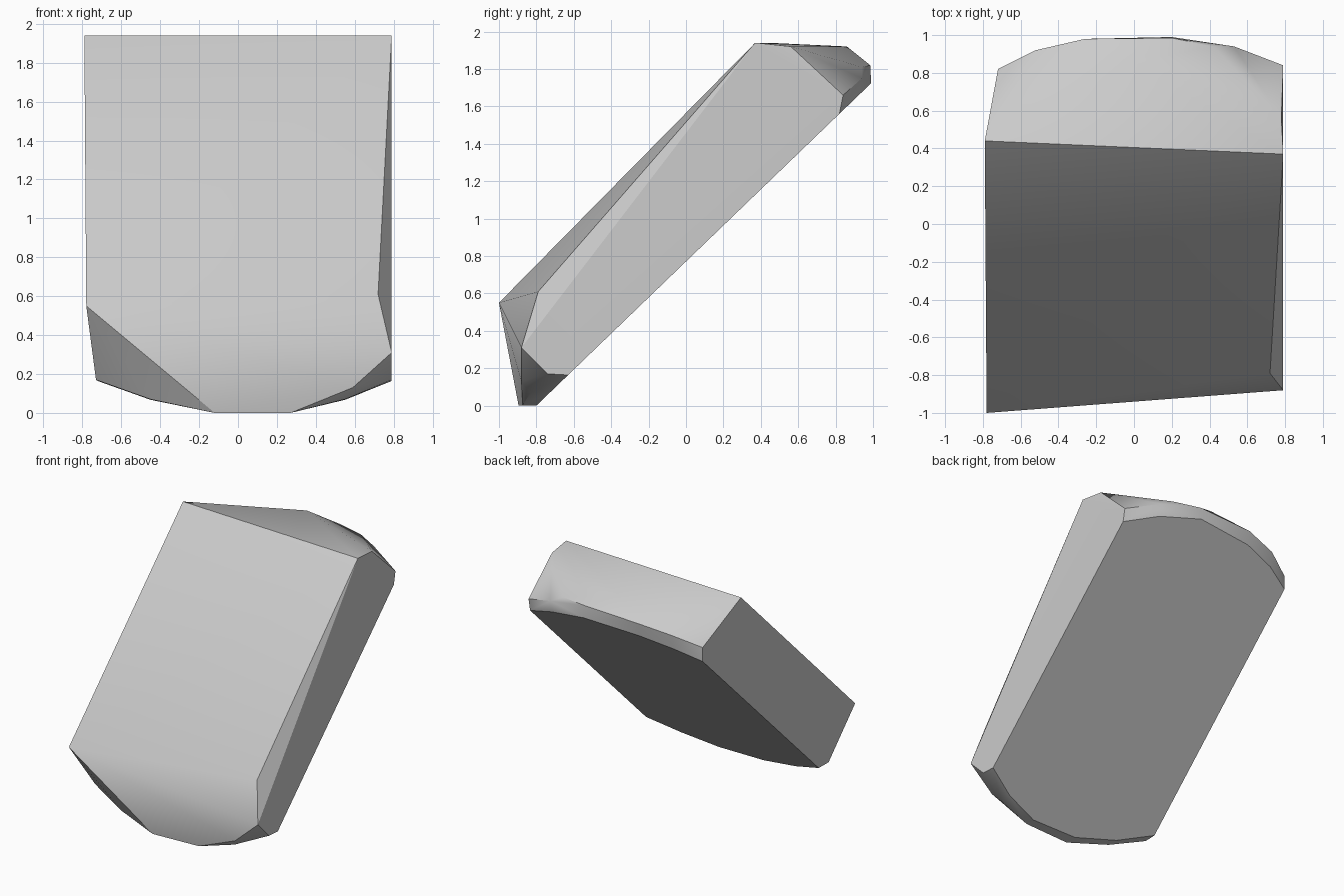
import bpy, bmesh, math

cube = bpy.data.objects.get("Cube")
if cube:
    bpy.data.objects.remove(cube, do_unlink=True)

stone = bpy.data.materials.new("light_grey")
stone.use_nodes = True
grey = (0.6, 0.6, 0.6, 1)
stone.diffuse_color = grey
stone.node_tree.nodes["Principled BSDF"].inputs["Base Color"].default_value = grey


def under(x, y):
    """Point on the sloping flat underside."""
    return (x, y, 0.963 * (y + 0.8))


# Underside outline, rounded at both ends
underside = [under(x, y) for x, y in (
    (-0.72, -0.63), (-0.45, -0.73), (-0.12, -0.8), (0.27, -0.8),
    (0.55, -0.73), (0.79, -0.63), (0.79, 0.82), (0.53, 0.92),
    (0.2, 0.99), (-0.26, 0.96), (-0.52, 0.9), (-0.72, 0.82))]

# Corners of the broad sloping face, with the clipped lower corner
broad_face = [(-0.79, 0.44, 1.94), (0.79, 0.37, 1.94),
              (0.72, -0.79, 0.61), (0.79, -0.88, 0.31), (-0.78, -1.0, 0.55)]

# Lower rim
lower_rim = [(-0.73, -0.74, 0.17), (-0.45, -0.82, 0.07), (-0.12, -0.895, 0),
             (0.27, -0.875, 0), (0.55, -0.83, 0.07), (0.59, -0.88, 0.13),
             (0.79, -0.74, 0.17)]

# Upper rim and crown
upper_rim = [(-0.72, 0.82, 1.67), (-0.52, 0.92, 1.75), (-0.26, 0.98, 1.8),
             (0.2, 0.985, 1.82), (0.42, 0.94, 1.81), (0.53, 0.94, 1.75),
             (0.79, 0.84, 1.66), (0.78, 0.56, 1.92), (0, 0.86, 1.92)]

# Wrap the outlines into one chiselled block
bm = bmesh.new()
for co in underside + broad_face + lower_rim + upper_rim:
    bm.verts.new(co)
bmesh.ops.convex_hull(bm, input=bm.verts[:])
loose = [v for v in bm.verts if not v.link_faces]
bmesh.ops.delete(bm, geom=loose, context="VERTS")
bmesh.ops.dissolve_limit(bm, angle_limit=math.radians(1),
                         verts=bm.verts[:], edges=bm.edges[:])
bmesh.ops.recalc_face_normals(bm, faces=bm.faces[:])

mesh = bpy.data.meshes.new("leaning_slab")
bm.to_mesh(mesh)
bm.free()
mesh.materials.append(stone)
slab = bpy.data.objects.new("leaning_slab", mesh)
bpy.context.collection.objects.link(slab)

# Soft shading across the shallow facets
bpy.ops.object.select_all(action="DESELECT")
slab.select_set(True)
bpy.context.view_layer.objects.active = slab
bpy.ops.object.shade_smooth_by_angle(angle=math.radians(30))
